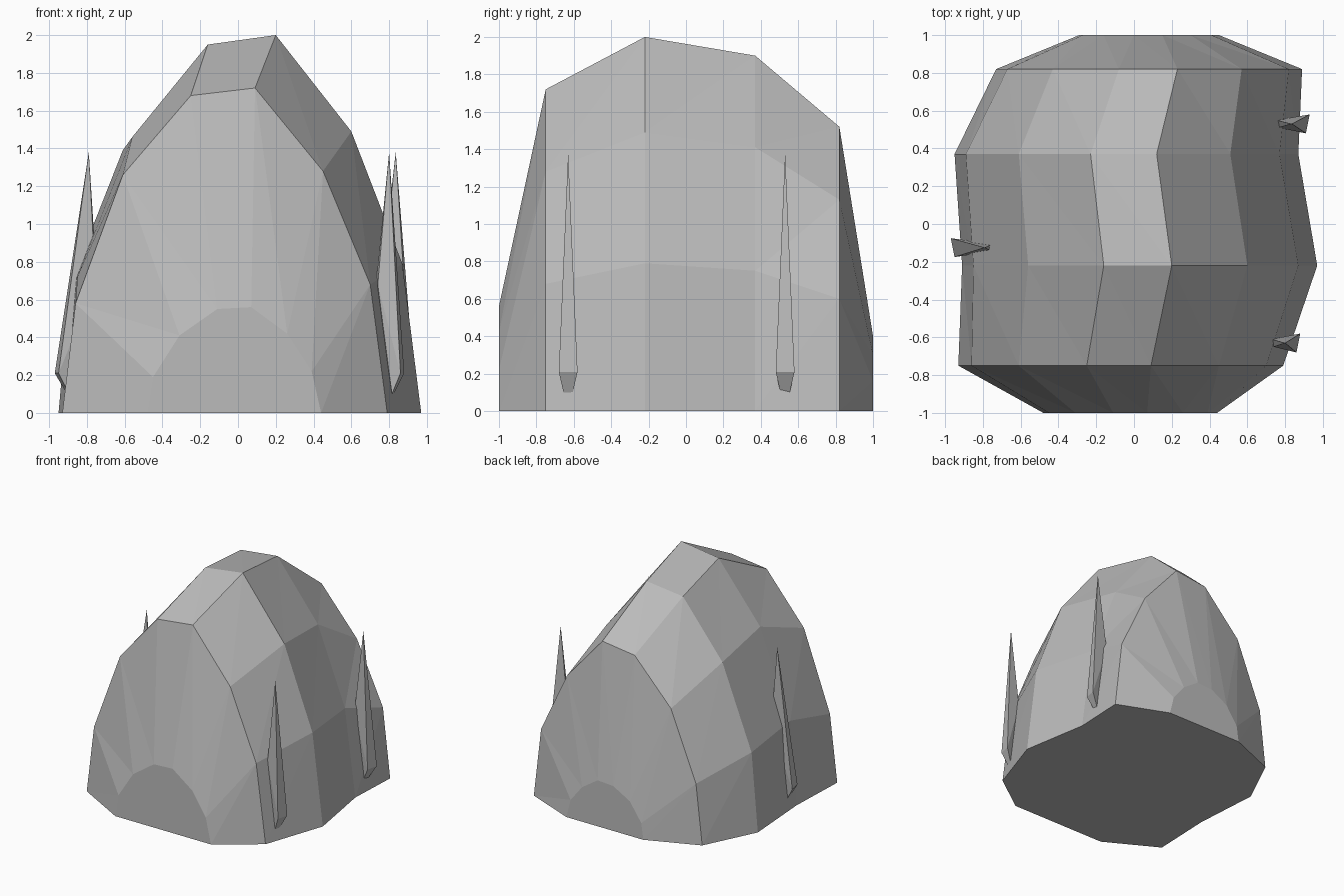
import bpy
import bmesh

# Remove the default cube only
cube = bpy.data.objects.get("Cube")
if cube:
    bpy.data.objects.remove(cube, do_unlink=True)


def make_material(name, value):
    material = bpy.data.materials.new(name)
    material.use_nodes = True
    colour = (value, value, value, 1)
    material.diffuse_color = colour
    material.node_tree.nodes["Principled BSDF"].inputs["Base Color"].default_value = colour
    return material


stone = make_material("stone grey", 0.5)


def finish(name, bm):
    """Turn a bmesh into a flat shaded stone object."""
    bmesh.ops.recalc_face_normals(bm, faces=bm.faces[:])
    mesh = bpy.data.meshes.new(name)
    bm.to_mesh(mesh)
    bm.free()
    mesh.materials.append(stone)
    obj = bpy.data.objects.new(name, mesh)
    bpy.context.collection.objects.link(obj)
    return obj


def loft(bm, sections):
    """Join arch sections, given as (y, points), with triangles and cap the ends."""
    rings = [[bm.verts.new((x, y, z)) for x, z in points] for y, points in sections]
    for ring, following in zip(rings, rings[1:]):
        for i in range(len(ring) - 1):
            bm.faces.new((ring[i], ring[i + 1], following[i]))
            bm.faces.new((ring[i + 1], following[i + 1], following[i]))
    bm.faces.new(rings[0])
    bm.faces.new(rings[-1])
    # The flat underside runs along one foot of every arch and back along the other
    left_feet = [ring[0] for ring in rings]
    right_feet = [ring[-1] for ring in rings]
    bm.faces.new(left_feet + right_feet[::-1])


# Boulder: uneven arches from front to back, each running from -x foot to +x foot
arches = [
    (-1, [(-.48, 0), (-.45, .19), (-.31, .41), (-.11, .55),
          (.07, .56), (.26, .42), (.39, .22), (.44, 0)]),
    (-.75, [(-.93, 0), (-.86, .58), (-.61, 1.26), (-.25, 1.68),
            (.09, 1.72), (.45, 1.28), (.7, .68), (.79, 0)]),
    (-.22, [(-.91, 0), (-.85, .72), (-.56, 1.46), (-.16, 1.95),
            (.2, 2), (.6, 1.49), (.87, .79), (.97, 0)]),
    (.37, [(-.95, 0), (-.89, .68), (-.61, 1.39), (-.23, 1.86),
           (.12, 1.9), (.51, 1.41), (.77, .75), (.87, 0)]),
    (.82, [(-.73, 0), (-.67, .52), (-.43, 1.11), (-.08, 1.48),
           (.23, 1.52), (.57, 1.13), (.82, .6), (.89, 0)]),
    (1, [(-.29, 0), (-.27, .14), (-.16, .3), (0, .39),
         (.15, .4), (.3, .3), (.41, .16), (.45, 0)]),
]
boulder = bmesh.new()
loft(boulder, arches)
finish("boulder", boulder)


def make_spike(name, y, tip_x, outer_x, inner_x, base_x, twist):
    """Thin upright shard: a point on top, a wide outer foot and a bent inner edge."""
    bm = bmesh.new()

    def pair(x, z, half_width, skew):
        return [bm.verts.new((x + side * skew, y + side * half_width, z)) for side in (-1, 1)]

    tip = bm.verts.new((tip_x, y, 1.38))
    outer = pair(outer_x, .21, .05, twist)
    base = pair(base_x, .1, .025, twist / 2)
    inner = pair(inner_x, .68, .02, -twist / 2)
    # Narrow faces around the edge
    bm.faces.new((tip, outer[0], outer[1]))
    bm.faces.new((outer[0], base[0], base[1], outer[1]))
    bm.faces.new((base[0], inner[0], inner[1], base[1]))
    bm.faces.new((inner[0], tip, inner[1]))
    # Broad faces on both sides, split where the blade bends
    for i in range(2):
        bm.faces.new((tip, outer[i], inner[i]))
        bm.faces.new((outer[i], base[i], inner[i]))
    return finish(name, bm)


# Shards leaning against the flanks
make_spike("front_left_spike", y=-.63, tip_x=.8, outer_x=.87, inner_x=.735, base_x=.82, twist=.01)
make_spike("back_left_spike", y=.53, tip_x=.835, outer_x=.92, inner_x=.76, base_x=.86, twist=.01)
make_spike("right_spike", y=-.125, tip_x=-.79, outer_x=-.96, inner_x=-.75, base_x=-.9, twist=-.01)
